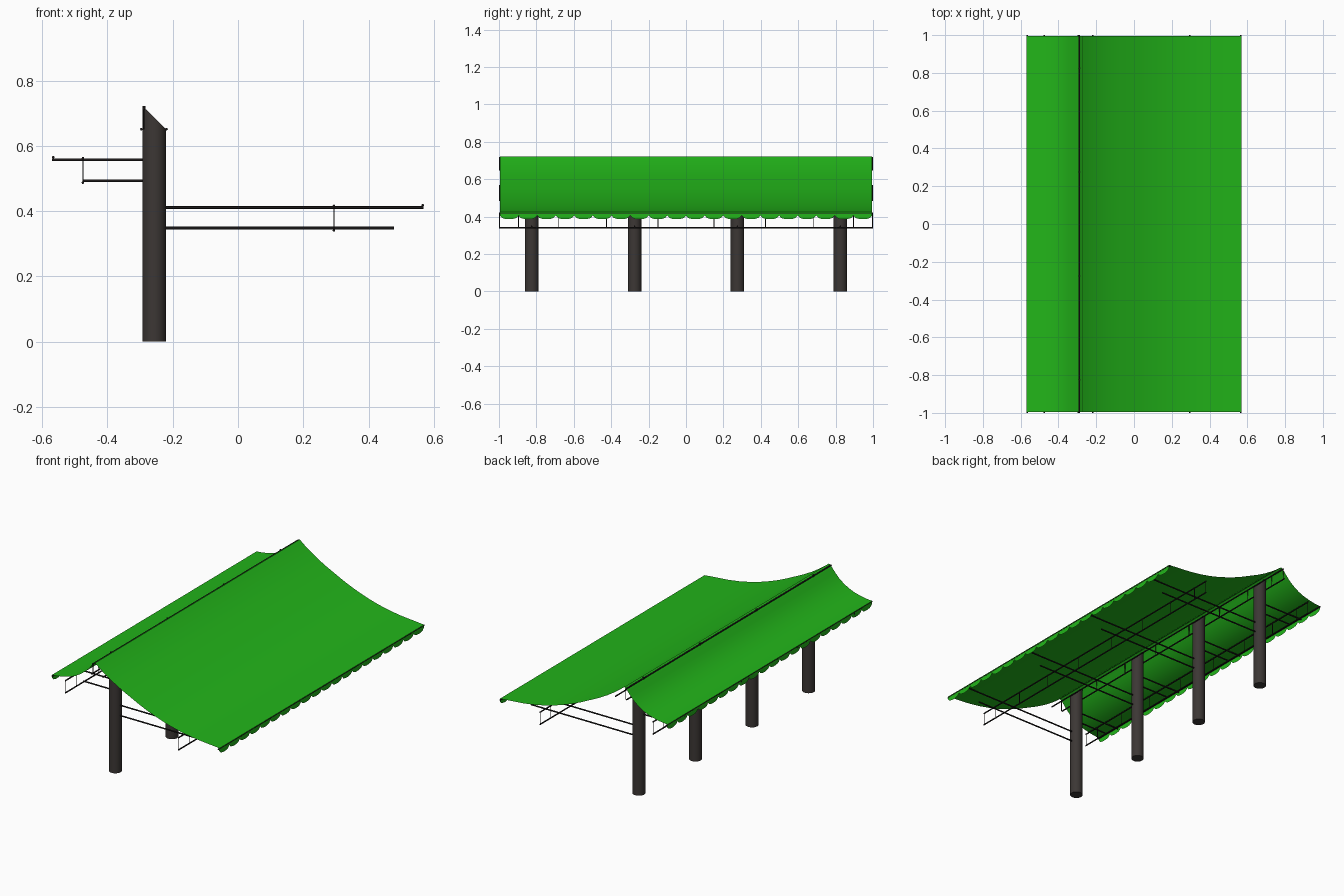
import bpy, bmesh, math
from mathutils import Vector

if "Cube" in bpy.data.objects:
    bpy.data.objects.remove(bpy.data.objects["Cube"])


def material(name, rgb):
    m = bpy.data.materials.new(name)
    m.diffuse_color = (*rgb, 1)
    m.use_nodes = True
    m.node_tree.nodes["Principled BSDF"].inputs["Base Color"].default_value = m.diffuse_color
    return m


GREEN = material("green_fabric", (0.016, 0.46, 0.01))
POST = material("dark_post", (0.045, 0.038, 0.035))
STEEL = material("black_steel", (0.012, 0.01, 0.01))
POST_X, POST_R = -0.257, 0.036
POST_YS = [-0.825, -0.275, 0.275, 0.825]


def finish(bm, name, mat, angle=40):
    me = bpy.data.meshes.new(name)
    bm.to_mesh(me)
    bm.free()
    me.materials.append(mat)
    me.shade_smooth()
    me.set_sharp_from_angle(angle=math.radians(angle))
    ob = bpy.data.objects.new(name, me)
    bpy.context.collection.objects.link(ob)
    return ob


def add_rod(bm, a, b, r, sides=10):
    a, b = Vector(a), Vector(b)
    d = b - a
    res = bmesh.ops.create_cone(bm, cap_ends=True, segments=sides,
                                radius1=r, radius2=r, depth=d.length)
    q = d.to_track_quat('Z', 'Y')
    for v in res["verts"]:
        v.co = q @ v.co + (a + b) / 2


def rods(name, segments, r):
    bm = bmesh.new()
    for a, b in segments:
        add_rod(bm, a, b, r)
    return finish(bm, name, STEEL)


# Posts with slanted tops
for i, y in enumerate(POST_YS):
    bm = bmesh.new()
    add_rod(bm, (POST_X, y, 0), (POST_X, y, 0.712), POST_R, 32)
    bmesh.ops.bisect_plane(bm, geom=bm.verts[:] + bm.edges[:] + bm.faces[:],
                           plane_co=(-0.28, y, 0.71), plane_no=(0.06, 0, 0.061),
                           clear_outer=True)
    bmesh.ops.holes_fill(bm, edges=[e for e in bm.edges if e.is_boundary])
    finish(bm, f"post_{i + 1}", POST)

# Fabric roof sheet: sagging profile swept along y
profile = [(-0.57, 0.570), (-0.53, 0.574), (-0.49, 0.581), (-0.45, 0.591),
           (-0.41, 0.607), (-0.375, 0.628), (-0.345, 0.651), (-0.32, 0.677),
           (-0.30, 0.701), (-0.287, 0.716), (-0.276, 0.722), (-0.25, 0.701),
           (-0.21, 0.672), (-0.16, 0.640), (-0.10, 0.607), (-0.04, 0.578),
           (0.02, 0.549), (0.08, 0.523), (0.14, 0.501), (0.20, 0.481),
           (0.26, 0.465), (0.33, 0.450), (0.41, 0.438), (0.49, 0.431), (0.57, 0.424)]
bm = bmesh.new()
rows = [[bm.verts.new((x, y, z)) for x, z in profile] for y in (-0.995, 0.995)]
for j in range(len(profile) - 1):
    bm.faces.new((rows[0][j], rows[0][j + 1], rows[1][j + 1], rows[1][j]))
finish(bm, "roof_sheet", GREEN, 60)


# Scalloped valances along both eaves
def valance(name, x, z_top, z_cusp, depth, count=20, steps=8):
    bm = bmesh.new()
    n = count * steps
    cols = []
    for i in range(n + 1):
        y = -0.995 + 1.99 * i / n
        t = 2 * (i % steps) / steps - 1
        z = z_cusp - depth * math.sqrt(max(0, 1 - t * t))
        cols.append((bm.verts.new((x, y, z_top)), bm.verts.new((x, y, z))))
    for (a, b), (c, d) in zip(cols, cols[1:]):
        bm.faces.new((a, b, d, c))
    finish(bm, name, GREEN)


valance("front_valance", 0.569, 0.424, 0.406, 0.02)
valance("rear_valance", -0.569, 0.570, 0.552, 0.02)

# Cantilever arms at every post
for name, x, z in (("long_upper_arms", 0.568, 0.411), ("long_lower_arms", 0.478, 0.348),
                   ("short_upper_arms", -0.57, 0.557), ("short_lower_arms", -0.475, 0.493)):
    rods(name, [((POST_X, y, z), (x, y, z)) for y in POST_YS], 0.0042)

# Long rails under the eaves and at the ridge
for name, x, z in (("long_eave_rail", 0.566, 0.418), ("short_eave_rail", -0.566, 0.565),
                   ("ridge_rail", -0.289, 0.714),
                   ("ridge_side_rail_left", -0.296, 0.651),
                   ("ridge_side_rail_right", -0.219, 0.651),
                   ("long_truss_top", 0.294, 0.416), ("long_truss_bottom", 0.294, 0.341),
                   ("short_truss_top", -0.475, 0.562), ("short_truss_bottom", -0.475, 0.487)):
    rods(name, [((x, -1, z), (x, 1, z))], 0.004)

# Thin vertical hangers joining the truss rails
hanger_ys = [s * y for y in (0.15, 0.425, 0.68, 0.895, 0.997) for s in (-1, 1)]
for name, x, z0, z1 in (("long_hangers", 0.294, 0.338, 0.416),
                        ("short_hangers", -0.475, 0.485, 0.562),
                        ("ridge_hangers", -0.289, 0.650, 0.716)):
    rods(name, [((x, y, z0), (x, y, z1)) for y in hanger_ys], 0.002)

# Small pins holding the ridge rail on the posts
rods("ridge_pins", [((-0.288, y, 0.70), (-0.288, y, 0.722)) for y in POST_YS], 0.005)
